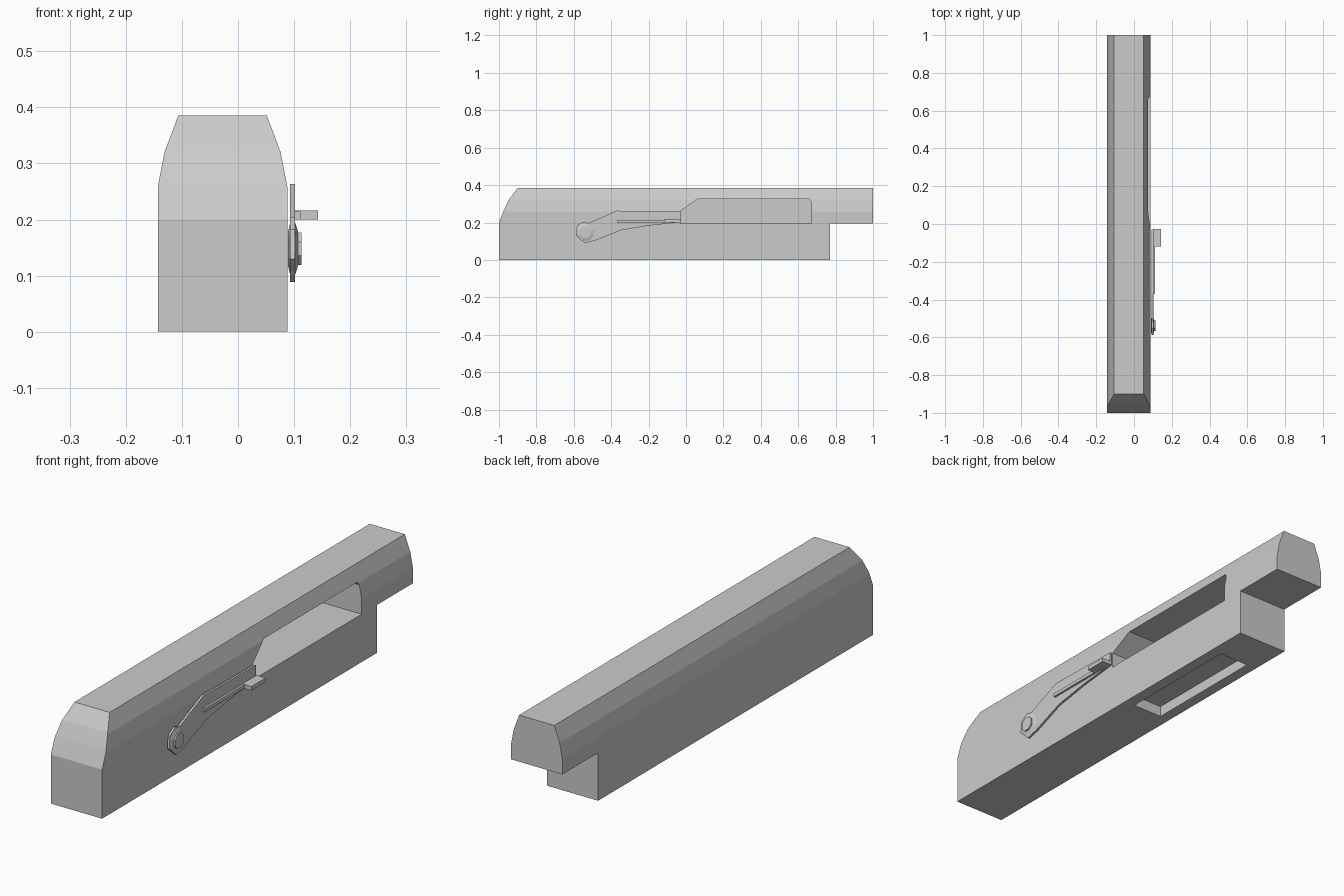
import bpy, bmesh, math

if "Cube" in bpy.data.objects:
    bpy.data.objects.remove(bpy.data.objects["Cube"])


def make_object(name, bm):
    bmesh.ops.recalc_face_normals(bm, faces=bm.faces)
    mesh = bpy.data.meshes.new(name)
    bm.to_mesh(mesh)
    bm.free()
    ob = bpy.data.objects.new(name, mesh)
    bpy.context.collection.objects.link(ob)
    return ob


def loft(name, rings):
    """Closed solid through rings of 3D points with equal counts."""
    bm = bmesh.new()
    vs = [[bm.verts.new(p) for p in r] for r in rings]
    n = len(rings[0])
    for a, b in zip(vs, vs[1:]):
        for i in range(n):
            j = (i + 1) % n
            bm.faces.new((a[i], a[j], b[j], b[i]))
    bm.faces.new(vs[0])
    bm.faces.new(vs[-1])
    return make_object(name, bm)


def prism_x(name, pts, x0, x1):
    return loft(name, [[(x, y, z) for y, z in pts] for x in (x0, x1)])


def box(name, x0, x1, y0, y1, z0, z1):
    return prism_x(name, [(y0, z0), (y1, z0), (y1, z1), (y0, z1)], x0, x1)


def boolean(ob, cutter, operation):
    cutter.hide_render = True
    mod = ob.modifiers.new("cut", 'BOOLEAN')
    mod.operation = operation
    mod.solver = 'EXACT'
    mod.object = cutter
    bpy.context.view_layer.objects.active = ob
    bpy.ops.object.modifier_apply(modifier=mod.name)
    bpy.data.objects.remove(cutter)


# Housing: faceted cross-section trimmed by the side silhouette
cx = -0.0275
half = [(0.1155, 0.0), (0.1155, 0.258), (0.1035, 0.32), (0.079, 0.385)]
section = [(cx + w, z) for w, z in half] + [(cx - w, z) for w, z in reversed(half)]
body = loft("housing", [[(x, y, z) for x, z in section] for y in (-1.1, 1.0)])
side = [(-1, -0.1), (0.77, -0.1), (0.77, 0.195), (1.1, 0.195), (1.1, 0.5),
        (-0.9, 0.5), (-0.9, 0.385), (-0.945, 0.325), (-0.972, 0.27), (-1, 0.2)]
boolean(body, prism_x("side_cutter", side, -0.3, 0.3), 'INTERSECT')

# Side opening and shallow bottom recess
port = [(-0.03, 0.195), (0.67, 0.195), (0.67, 0.31), (0.66, 0.325),
        (0.06, 0.325), (-0.03, 0.26)]
boolean(body, prism_x("port_cutter", port, -0.125, 0.2), 'DIFFERENCE')
boolean(body, box("recess_cutter", -0.097, 0.04, 0.05, 0.59, -0.1, 0.045), 'DIFFERENCE')

# Lever plate
plate = [(-0.588, 0.13), (-0.583, 0.182), (-0.55, 0.204), (-0.52, 0.197),
         (-0.37, 0.263), (-0.03, 0.258), (-0.03, 0.202), (-0.2, 0.183),
         (-0.35, 0.158), (-0.49, 0.102), (-0.542, 0.089)]
prism_x("lever_plate", plate, 0.093, 0.102)


# Tapered pivot hub and its cap
def octagon(x, r):
    return [(x, -0.538 + r * math.cos(math.pi * (i + 0.5) / 4),
             0.148 + r * math.sin(math.pi * (i + 0.5) / 4)) for i in range(8)]


loft("pivot_hub", [octagon(x, r) for x, r in
                   ((0.089, 0.033), (0.093, 0.05), (0.102, 0.05), (0.107, 0.033))])
loft("pivot_cap", [octagon(0.1, 0.031), octagon(0.113, 0.031)])

# Raised rib and finger tab
box("lever_rib", 0.1, 0.111, -0.37, -0.115, 0.2, 0.214)
box("finger_tab", 0.1, 0.143, -0.118, -0.026, 0.2, 0.216)
